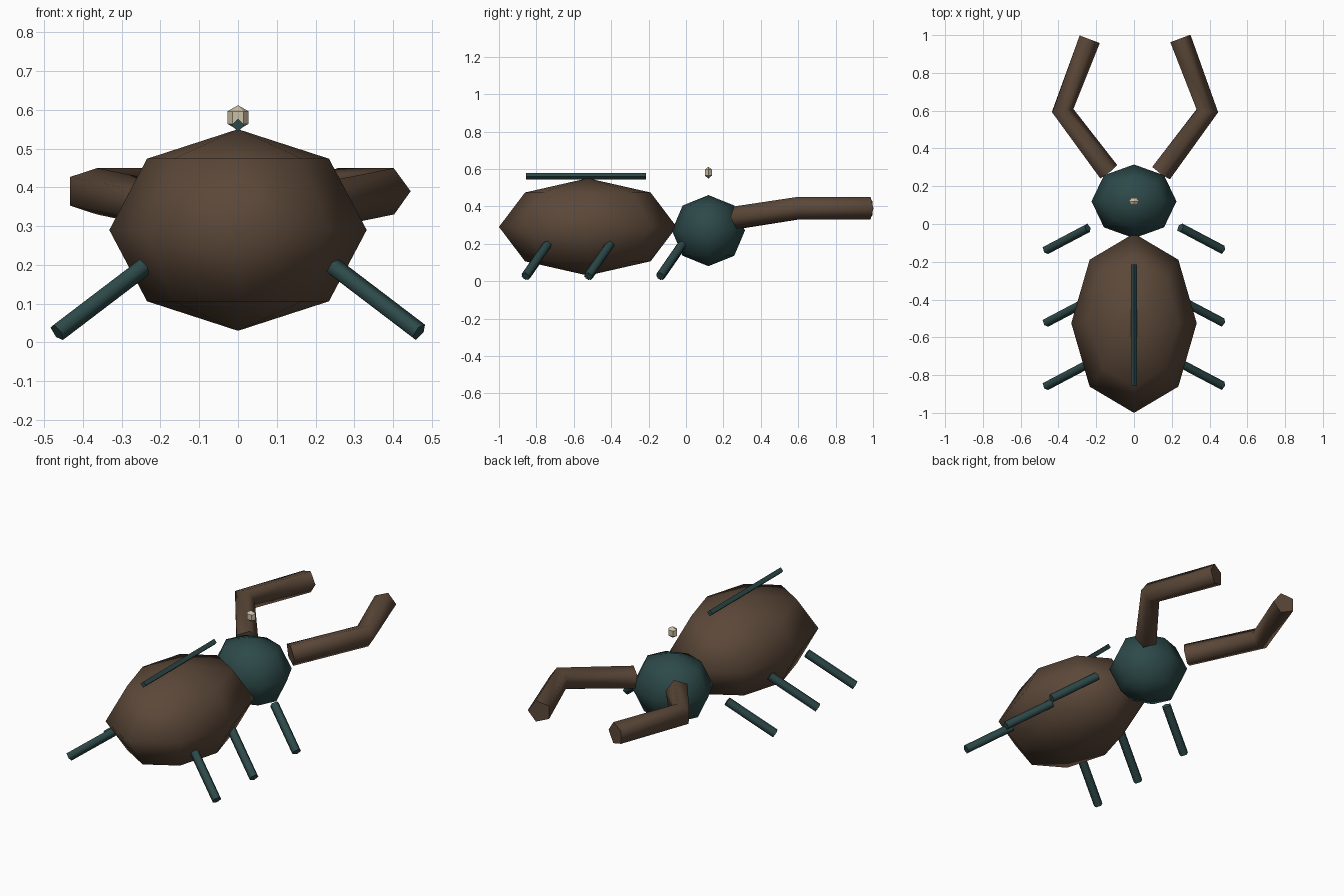
import bpy, bmesh, math
from mathutils import Vector

if "Cube" in bpy.data.objects:
    bpy.data.objects.remove(bpy.data.objects["Cube"], do_unlink=True)


def material(name, rgb):
    m = bpy.data.materials.new(name)
    m.use_nodes = True
    m.diffuse_color = (*rgb, 1)
    m.node_tree.nodes["Principled BSDF"].inputs["Base Color"].default_value = (*rgb, 1)
    return m


brown = material("shell brown", (0.105, 0.064, 0.040))
teal = material("dark teal", (0.026, 0.066, 0.066))
cream = material("pale cream", (0.60, 0.52, 0.38))


def finish(name, bm, mat, angle):
    bmesh.ops.recalc_face_normals(bm, faces=bm.faces)
    mesh = bpy.data.meshes.new(name)
    bm.to_mesh(mesh)
    bm.free()
    mesh.materials.append(mat)
    obj = bpy.data.objects.new(name, mesh)
    bpy.context.collection.objects.link(obj)
    bpy.ops.object.select_all(action="DESELECT")
    obj.select_set(True)
    bpy.context.view_layer.objects.active = obj
    bpy.ops.object.shade_smooth_by_angle(angle=math.radians(angle))
    return obj


def ball(name, center, radii, segments, rings, mat, angle=80):
    """Low-poly ellipsoid with its poles on z."""
    bm = bmesh.new()
    bmesh.ops.create_uvsphere(bm, u_segments=segments, v_segments=rings, radius=1)
    # put a corner of every ring on the x axis
    turn = min((math.atan2(v.co.y, v.co.x) for v in bm.verts
                if v.co.xy.length > 0.1), key=abs)
    for v in bm.verts:
        a = math.atan2(v.co.y, v.co.x) - turn
        r = v.co.xy.length
        v.co = Vector(center) + Vector((r * math.cos(a) * radii[0],
                                        r * math.sin(a) * radii[1],
                                        v.co.z * radii[2]))
    return finish(name, bm, mat, angle)


def tube(name, points, radius, sides, mat):
    """Capped tube through the points, one corner facing +x."""
    pts = [Vector(p) for p in points]
    bm = bmesh.new()
    loops = []
    for i, p in enumerate(pts):
        t = Vector()
        if i > 0:
            t += (p - pts[i - 1]).normalized()
        if i < len(pts) - 1:
            t += (pts[i + 1] - p).normalized()
        t.normalize()
        u = t.cross(Vector((0, 0, 1))).normalized()
        if u.x < 0:
            u.negate()
        w = u.cross(t)
        angles = [math.tau * k / sides for k in range(sides)]
        loops.append([bm.verts.new(p + radius * (u * math.cos(a) + w * math.sin(a)))
                      for a in angles])
    for a, b in zip(loops, loops[1:]):
        for k in range(sides):
            n = (k + 1) % sides
            bm.faces.new((a[k], a[n], b[n], b[k]))
    bm.faces.new(loops[0])
    bm.faces.new(loops[-1])
    return finish(name, bm, mat, 80)


# Body, head and the small bead above the head
ball("abdomen", (0, -0.525, 0.29), (0.332, 0.475, 0.26), 8, 4, brown)
ball("head", (0, 0.12, 0.27), (0.225, 0.195, 0.19), 8, 4, teal)
ball("bead", (0, 0.12, 0.58), (0.032, 0.025, 0.032), 6, 3, cream, 30)

# Ridge along the back
tube("back_ridge", [(0, -0.855, 0.56), (0, -0.215, 0.56)], 0.017, 4, teal)

# Mandibles and legs on both sides
for side, s in (("left", 1), ("right", -1)):
    tube(side + "_mandible",
         [(s * 0.14, 0.275, 0.34), (s * 0.383, 0.6, 0.39), (s * 0.24, 0.98, 0.39)],
         0.063, 5, brown)
    for place, y in (("front", -0.02), ("middle", -0.405), ("back", -0.74)):
        tube(f"{place}_{side}_leg",
             [(s * 0.245, y, 0.195), (s * 0.467, y - 0.117, 0.026)],
             0.025, 5, teal)
